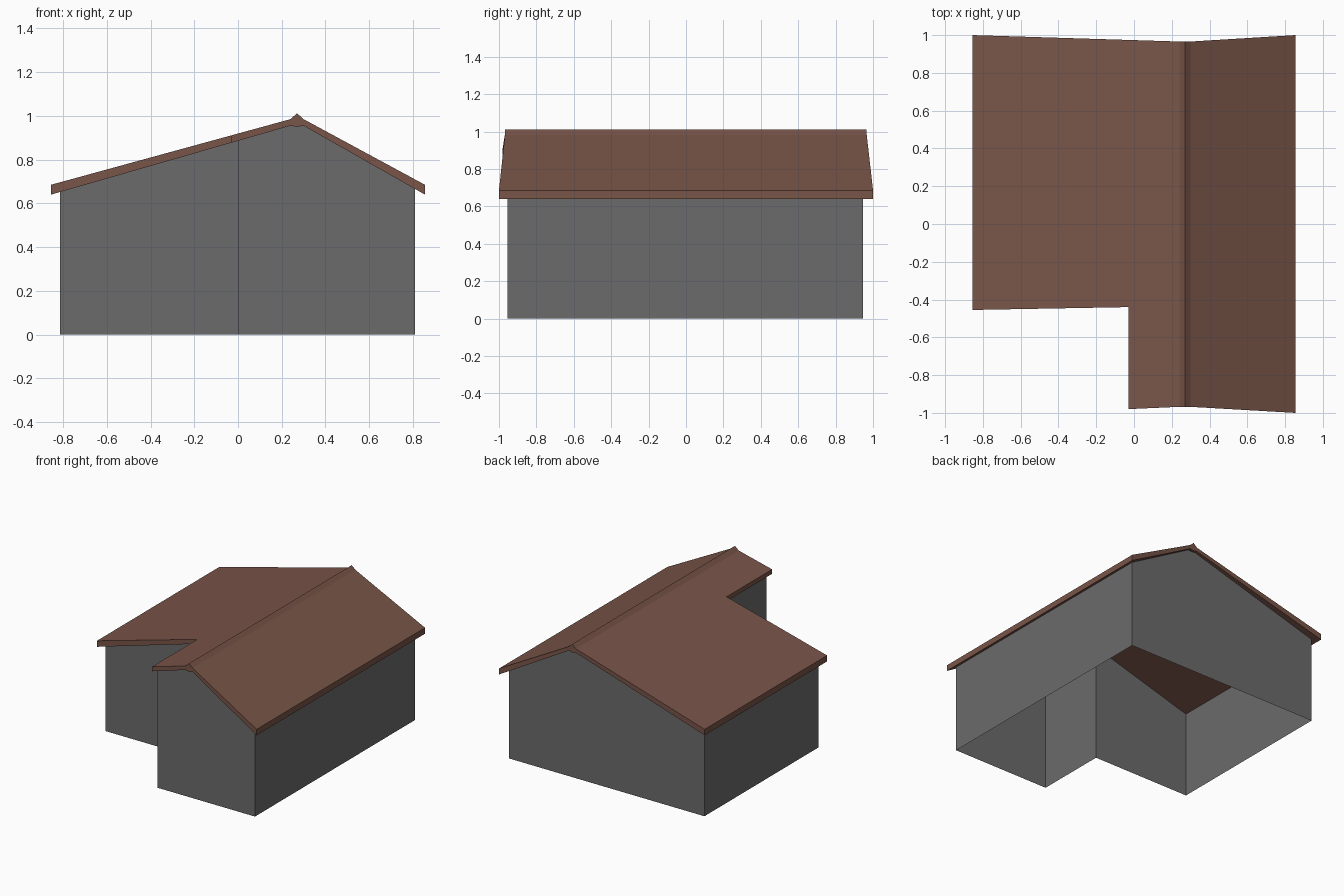
import bpy
import bmesh

cube = bpy.data.objects.get("Cube")
if cube:
    bpy.data.objects.remove(cube, do_unlink=True)


def material(name, color):
    mat = bpy.data.materials.new(name)
    mat.use_nodes = True
    mat.diffuse_color = color
    bsdf = next(n for n in mat.node_tree.nodes if n.type == 'BSDF_PRINCIPLED')
    bsdf.inputs["Base Color"].default_value = color
    return mat


def finish(name, bm, mat):
    mesh = bpy.data.meshes.new(name)
    bm.to_mesh(mesh)
    bm.free()
    mesh.materials.append(mat)
    obj = bpy.data.objects.new(name, mesh)
    bpy.context.collection.objects.link(obj)
    return obj


roof_brown = material("roof brown", (0.19, 0.09, 0.065, 1))
wall_grey = material("wall grey", (0.147, 0.147, 0.147, 1))

# Roof cross-section: x, underside height, top height
EAVE, CAP_L, RIDGE, CAP_R = 0.855, 0.24, 0.27, 0.30
PROFILE = [(-EAVE, 0.64, 0.685), (CAP_L, 0.955, 0.985), (RIDGE, 0.95, 1.012),
           (CAP_R, 0.955, 0.985), (EAVE, 0.64, 0.685)]


def roof_z(x, layer):
    for p, q in zip(PROFILE, PROFILE[1:]):
        if x <= q[0]:
            t = (x - p[0]) / (q[0] - p[0])
            return p[layer] + t * (q[layer] - p[layer])
    return PROFILE[-1][layer]


# Roof slab: plan outlines of the slopes and ridge cap, thickened
FRONT, BACK, STEP = -0.968, 0.966, -0.03
slopes = [
    [(-EAVE, -0.455), (STEP, -0.44), (STEP, -0.98), (CAP_L, FRONT),
     (CAP_L, BACK), (-EAVE, 1)],
    [(CAP_L, FRONT), (RIDGE, FRONT), (RIDGE, BACK), (CAP_L, BACK)],
    [(RIDGE, FRONT), (CAP_R, FRONT), (CAP_R, BACK), (RIDGE, BACK)],
    [(CAP_R, FRONT), (EAVE, -1), (EAVE, 1), (CAP_R, BACK)],
]
bm = bmesh.new()
for outline in slopes:
    bm.faces.new([bm.verts.new((x, y, roof_z(x, 1))) for x, y in outline])
bmesh.ops.remove_doubles(bm, verts=bm.verts, dist=0.0005)
top = bmesh.ops.extrude_face_region(bm, geom=bm.faces[:], use_keep_orig=True)
for v in top["geom"]:
    if isinstance(v, bmesh.types.BMVert):
        v.co.z = roof_z(v.co.x, 2)
bmesh.ops.recalc_face_normals(bm, faces=bm.faces)
finish("roof", bm, roof_brown)

# Walls: an open L-shaped shell rising to the underside of the roof
L, R, F, B, INNER = -0.815, 0.81, -0.955, 0.945, -0.41
corners = [(L, INNER), (0, INNER), (0, F), (R, F), (R, B), (L, B)]
bm = bmesh.new()
for (xa, ya), (xb, yb) in zip(corners, corners[1:] + corners[:1]):
    breaks = [p[0] for p in PROFILE if min(xa, xb) < p[0] < max(xa, xb)]
    breaks.sort(reverse=xb > xa)
    points = [(xa, ya, 0), (xb, yb, 0), (xb, yb, roof_z(xb, 1))]
    points += [(x, ya, roof_z(x, 1)) for x in breaks]
    points.append((xa, ya, roof_z(xa, 1)))
    bm.faces.new([bm.verts.new(p) for p in points])
bmesh.ops.remove_doubles(bm, verts=bm.verts, dist=0.0005)
finish("walls", bm, wall_grey)
